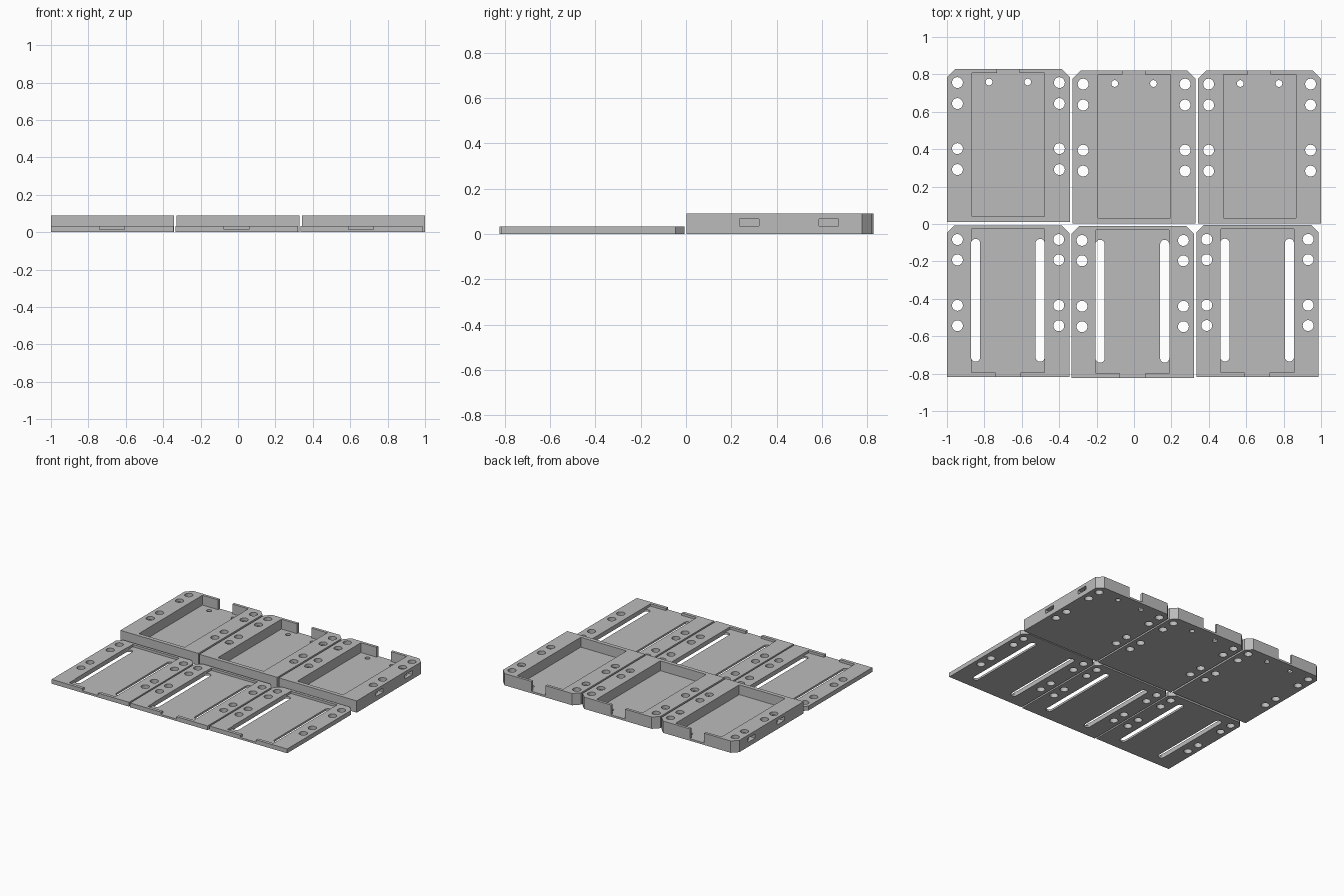
import bpy, bmesh, math

if "Cube" in bpy.data.objects:
    bpy.data.objects.remove(bpy.data.objects["Cube"])

grey = bpy.data.materials.new("grey plastic")
grey.diffuse_color = (0.5, 0.5, 0.5, 1)
grey.use_nodes = True
grey.node_tree.nodes["Principled BSDF"].inputs["Base Color"].default_value = grey.diffuse_color


def prism(name, outline, z0, z1):
    """Extrude a counter-clockwise 2D outline between two heights."""
    bm = bmesh.new()
    low = [bm.verts.new((x, y, z0)) for x, y in outline]
    high = [bm.verts.new((x, y, z1)) for x, y in outline]
    bm.faces.new(low[::-1])
    bm.faces.new(high)
    n = len(outline)
    for i in range(n):
        j = (i + 1) % n
        bm.faces.new((low[i], low[j], high[j], high[i]))
    mesh = bpy.data.meshes.new(name)
    bm.to_mesh(mesh)
    bm.free()
    ob = bpy.data.objects.new(name, mesh)
    bpy.context.collection.objects.link(ob)
    return ob


def rect(x0, y0, x1, y1):
    return [(x0, y0), (x1, y0), (x1, y1), (x0, y1)]


def slot(x, y0, y1, r, n=32):
    """Round hole when y0 == y1, otherwise a slot with round ends."""
    pts = []
    for k, yc in enumerate((y0, y1)):
        for i in range(n // 2 + (y0 != y1)):
            a = math.pi * (k + 1) + 2 * math.pi * i / n
            pts.append((x + r * math.cos(a), yc + r * math.sin(a)))
    return pts


def plate(name, w, d, h, c):
    """Plate with two bevelled back corners, local origin at its front left."""
    ob = prism(name, [(0, 0), (w, 0), (w, d - c), (w - c, d), (c, d), (0, d - c)], 0, h)
    ob.data.materials.append(grey)
    return ob


def cut(ob, outline, z0, z1):
    cutter = prism("cutter", outline, z0, z1)
    cutter.hide_render = True
    mod = ob.modifiers.new("cut", "BOOLEAN")
    mod.operation, mod.solver, mod.object = "DIFFERENCE", "EXACT", cutter
    bpy.context.view_layer.objects.active = ob
    bpy.ops.object.modifier_apply(modifier=mod.name)
    bpy.data.objects.remove(cutter)


def place(ob, name, spots):
    """Put the part at the first spot and copies at the others."""
    for i, (x, y) in enumerate(spots):
        part = ob if i == 0 else ob.copy()
        if i:
            bpy.context.collection.objects.link(part)
        part.name = f"{name}_{i + 1}"
        part.location = (x, y, 0)


FLOOR = 0.015

# Deep tray: pocket, cable notch in the back wall
W, D, H = 0.657, 0.817, 0.09
tray = plate("tray", W, D, H, 0.043)
cut(tray, rect(0.135, 0.03, 0.522, 0.796), FLOOR, 0.2)
cut(tray, rect(0.267, 0.7, 0.387, 0.9), FLOOR, 0.2)
# Screw holes and small floor holes
for x in (0.056, 0.601):
    for y in (0.28, 0.392, 0.633, 0.745):
        cut(tray, slot(x, y, y, 0.029), -0.1, 0.2)
for x in (0.225, 0.432):
    cut(tray, slot(x, 0.748, 0.748, 0.018), -0.1, 0.2)
# Nut slots in both sides
for y in (0.276, 0.627):
    cut(tray, rect(-0.1, y - 0.043, 0.1, y + 0.043), 0.035, 0.066)
    cut(tray, rect(W - 0.1, y - 0.043, W + 0.1, y + 0.043), 0.035, 0.066)
place(tray, "tray", [(-1, 0.011), (-0.328, 0.003), (0.343, 0.003)])

# Thin lid: shallow recess, notch in the front edge
W, D, H = 0.654, 0.811, 0.033
lid = plate("lid", W, D, H, 0.04)
cut(lid, rect(0.132, 0.024, 0.522, 0.79), FLOOR, 0.2)
cut(lid, rect(0.259, -0.1, 0.392, 0.1), FLOOR, 0.2)
# Long strap slots
for x in (0.153, 0.498):
    cut(lid, slot(x, 0.106, 0.714, 0.0245), -0.1, 0.2)
# Screw holes
for x in (0.056, 0.598):
    for y in (0.274, 0.383, 0.626, 0.735):
        cut(lid, slot(x, y, y, 0.029), -0.1, 0.2)
place(lid, "lid", [(-1, -0.818), (-0.334, -0.823), (0.333, -0.817)])
